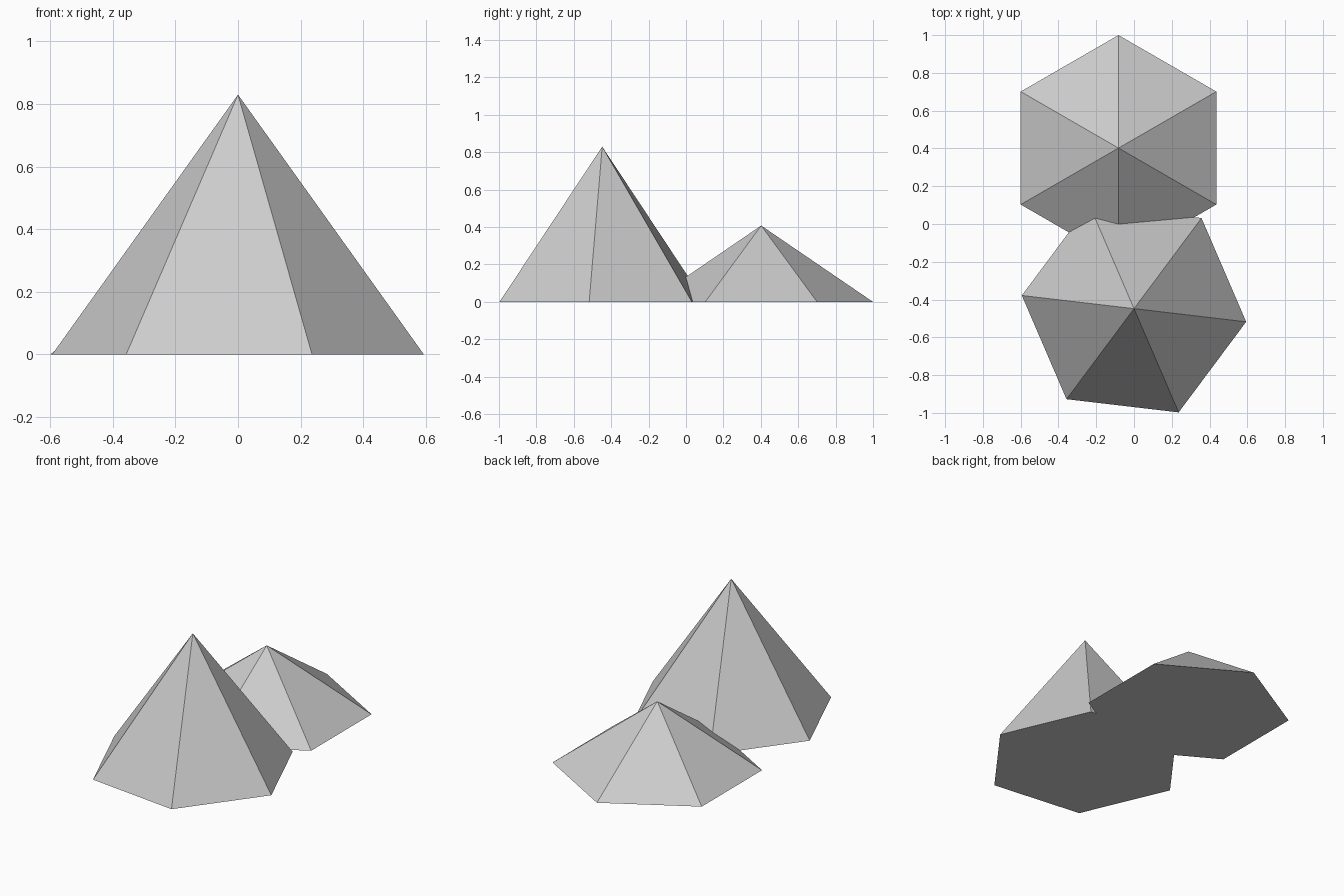
import bpy
from math import radians

cube = bpy.data.objects.get("Cube")
if cube:
    bpy.data.objects.remove(cube, do_unlink=True)

# Single flat grey for both peaks
grey = bpy.data.materials.new("light_grey")
grey.use_nodes = True
colour = (0.6, 0.6, 0.6, 1.0)
grey.diffuse_color = colour
grey.node_tree.nodes["Principled BSDF"].inputs["Base Color"].default_value = colour


def peak(name, x, y, height, turn):
    """Six-sided pyramid standing on the ground, first corner towards the back."""
    bpy.ops.mesh.primitive_cone_add(
        vertices=6, radius1=0.598, radius2=0, depth=height,
        end_fill_type='NGON', location=(x, y, height / 2),
        rotation=(0, 0, radians(turn)))
    obj = bpy.context.object
    obj.name = name
    obj.data.materials.append(grey)
    bpy.ops.object.shade_flat()
    return obj


# Tall front peak, turned slightly, and the low peak behind it
peak("tall_peak", 0.0, -0.448, 0.83, 23.3)
peak("low_peak", -0.082, 0.402, 0.408, 0)
